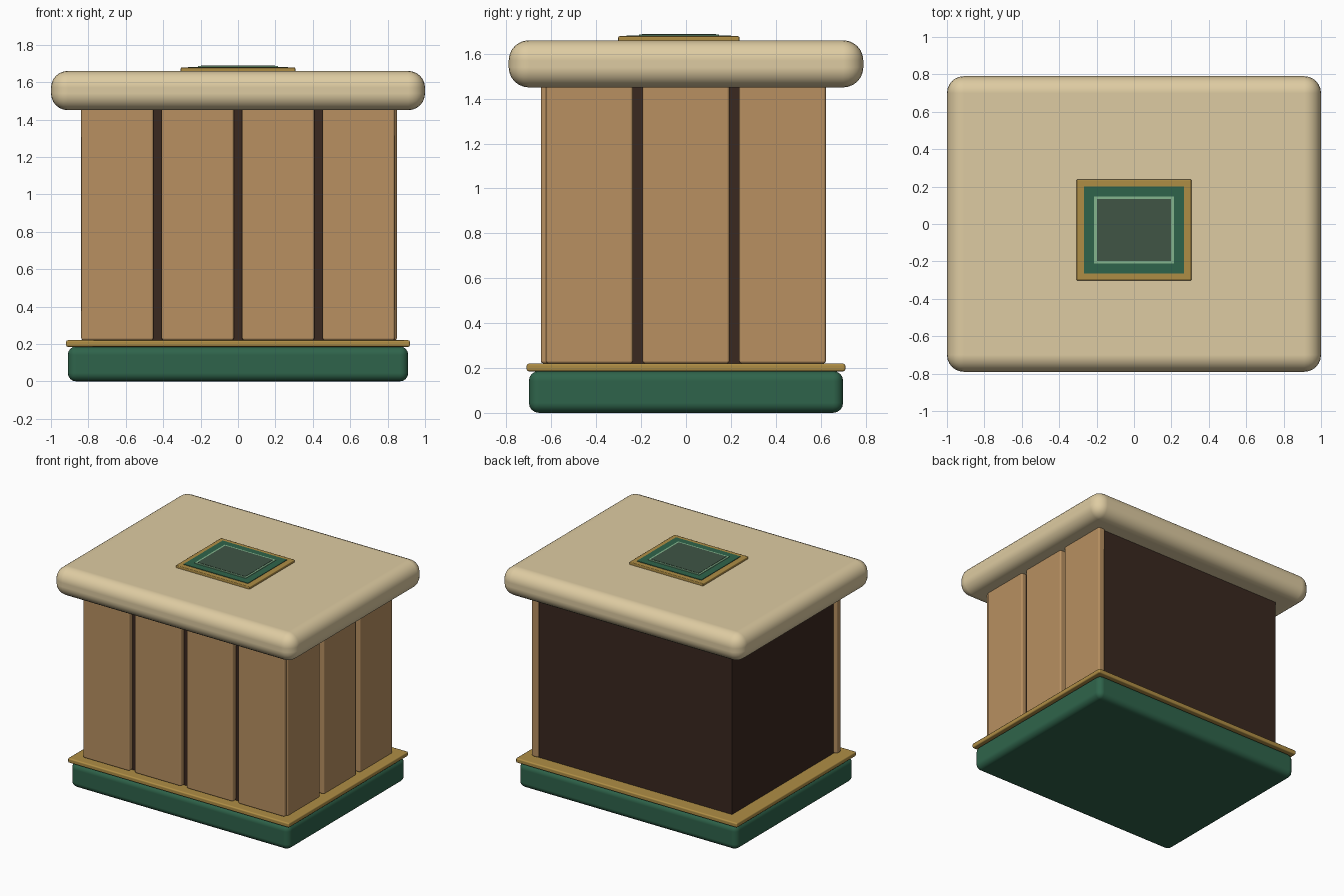
import bpy

if "Cube" in bpy.data.objects:
    bpy.data.objects.remove(bpy.data.objects["Cube"])


def material(name, rgb):
    m = bpy.data.materials.new(name)
    m.diffuse_color = (*rgb, 1)
    m.use_nodes = True
    m.node_tree.nodes["Principled BSDF"].inputs["Base Color"].default_value = m.diffuse_color
    return m


CREAM = material("cream", (0.73, 0.60, 0.36))
WOOD = material("wood", (0.48, 0.28, 0.12))
DARK = material("dark_wood", (0.042, 0.021, 0.014))
GREEN = material("green", (0.028, 0.127, 0.07))
GOLD = material("gold", (0.43, 0.27, 0.06))
PALE = material("pale_green", (0.23, 0.46, 0.27))
GREY = material("grey_green", (0.05, 0.09, 0.06))


def box(name, x, y, z, mat, bevel=0.0, segments=3):
    """Box from (min, max) ranges on each axis, with rounded edges."""
    bpy.ops.mesh.primitive_cube_add(
        size=1, location=[(a + b) / 2 for a, b in (x, y, z)])
    ob = bpy.context.object
    ob.name = name
    ob.scale = [b - a for a, b in (x, y, z)]
    bpy.ops.object.transform_apply(location=False, rotation=False, scale=True)
    ob.data.materials.append(mat)
    if bevel:
        mod = ob.modifiers.new("rounded_edges", 'BEVEL')
        mod.width = bevel
        mod.segments = segments
        mod.harden_normals = True
        bpy.ops.object.shade_smooth()
    return ob


def sym(h):
    return (-h, h)


# Base, gold trim and dark inner body
box("base", sym(0.91), sym(0.70), (0, 0.187), GREEN, 0.045, 4)
box("base_trim", sym(0.92), sym(0.71), (0.185, 0.22), GOLD, 0.01, 2)
box("inner_body", sym(0.81), sym(0.61), (0.21, 1.47), DARK)

# Planks on the front and right sides
PITCH, HALF = 0.43, 0.1935
for i in range(4):
    c = (i - 1.5) * PITCH
    box(f"front_plank_{i + 1}", (c - HALF, c + HALF), (-0.647, -0.595),
        (0.22, 1.47), WOOD, 0.012, 2)
for i in range(3):
    c = (i - 1) * PITCH
    box(f"right_plank_{i + 1}", (0.795, 0.85), (c - HALF, c + HALF),
        (0.22, 1.47), WOOD, 0.012, 2)

# Thick rounded lid
box("lid", sym(1.0), sym(0.79), (1.45, 1.66), CREAM, 0.09, 6)

# Layered plaque on the lid
for name, hx, hy, top, mat, bev in (
        ("plaque_rim", 0.307, 0.27, 1.678, GOLD, 0.006),
        ("plaque_panel", 0.268, 0.232, 1.682, GREEN, 0),
        ("plaque_line", 0.213, 0.178, 1.686, PALE, 0),
        ("plaque_centre", 0.199, 0.165, 1.688, GREY, 0)):
    box(name, sym(hx), (-0.032 - hy, -0.032 + hy), (1.65, top), mat, bev, 2)
